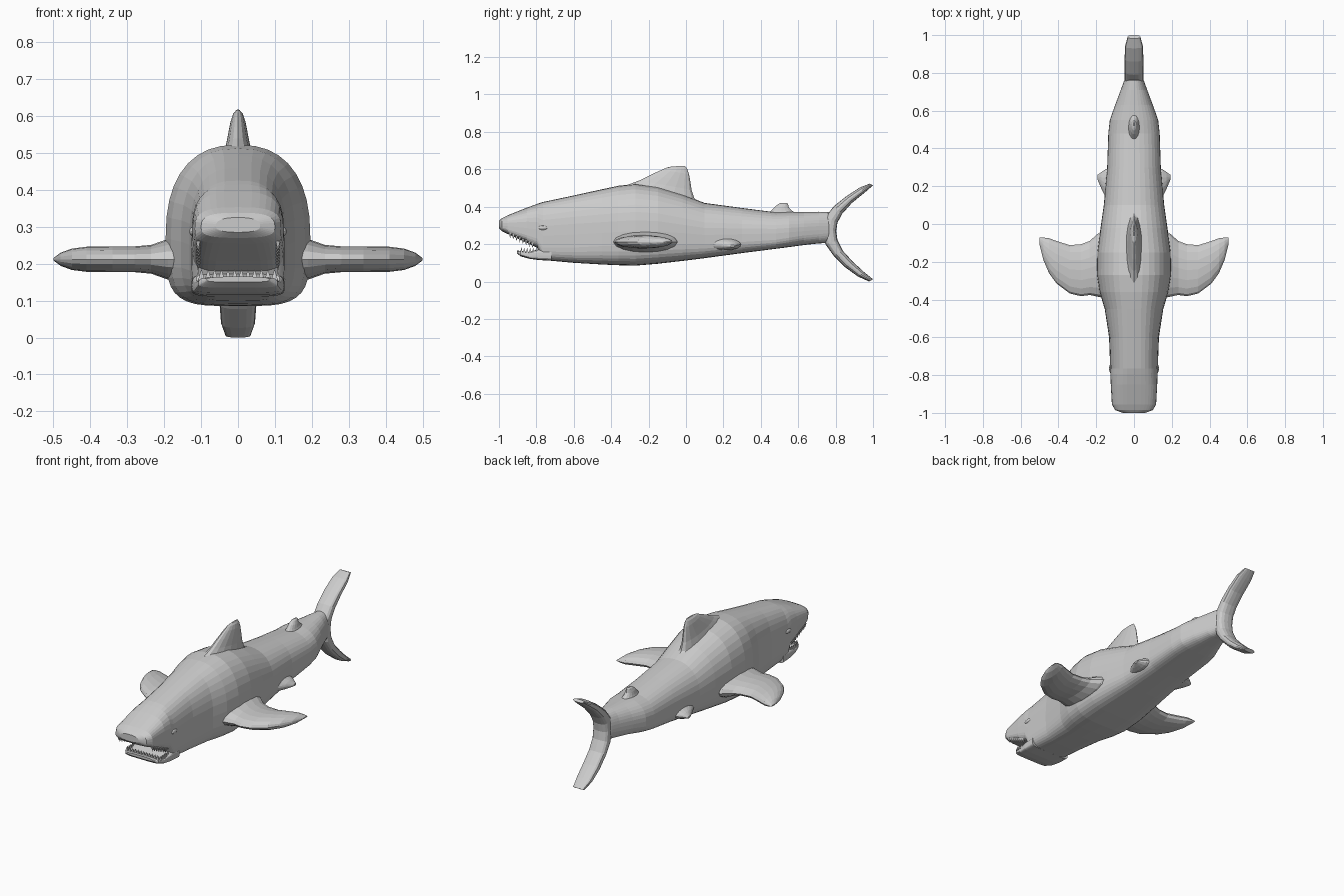
import bpy, bmesh
from math import cos, sin, pi, copysign
from mathutils import Vector as V

made = []

def finish(bm, name, mirror=False):
    bmesh.ops.recalc_face_normals(bm, faces=bm.faces)
    me = bpy.data.meshes.new(name)
    bm.to_mesh(me)
    bm.free()
    ob = bpy.data.objects.new(name, me)
    bpy.context.collection.objects.link(ob)
    if mirror:
        ob.modifiers.new("mirror", 'MIRROR').use_mirror_merge = False
    made.append(ob)
    return ob

def sp(v, n):
    return copysign(abs(v) ** (2 / n), v)

def oval(c, a, up, down, nu, nd, segs):
    """Rounded-box ring with separate upper and lower halves."""
    pts = []
    for i in range(segs):
        t = 2 * pi * i / segs
        n, b = (nu, up) if sin(t) >= 0 else (nd, down)
        pts.append(c + a * sp(cos(t), n) + b * sp(sin(t), n))
    return pts

def loft(name, rings, mirror=False):
    bm = bmesh.new()
    vs = [[bm.verts.new(p) for p in r] for r in rings]
    n = len(vs[0])
    for r, s in zip(vs, vs[1:]):
        for i in range(n):
            j = (i + 1) % n
            bm.faces.new((r[i], r[j], s[j], s[i]))
    bm.faces.new(vs[0])
    bm.faces.new(vs[-1])
    return finish(bm, name, mirror)

def hull(name, stations):
    """Stations along y: (y, half width, bottom, top, upper and lower squareness)."""
    rings = []
    for y, w, lo, hi, nu, nd in stations:
        m = lo + 0.42 * (hi - lo)
        rings.append(oval(V((0, y, m)), V((w, 0, 0)), V((0, 0, hi - m)),
                          V((0, 0, m - lo)), nu, nd, 36))
    return loft(name, rings)

def blade(name, stations, thick_dir, n=2.0, mirror=False):
    """Stations: (leading point, trailing point, half thickness)."""
    rings = []
    for p, q, t in stations:
        p, q, d = V(p), V(q), V(thick_dir) * t
        rings.append(oval((p + q) / 2, (q - p) / 2, d, d, n, n, 16))
    return loft(name, rings, mirror)

# body with overhanging snout
hull("body", [
    (-1.0, .06, .285, .325, 2.5, 2.5), (-.985, .1, .27, .338, 3, 3),
    (-.955, .117, .255, .353, 3, 4), (-.85, .123, .207, .395, 3, 5),
    (-.795, .125, .18, .415, 2.8, 5), (-.765, .126, .115, .425, 2.8, 5),
    (-.6, .132, .1, .46, 2.7, 4.5), (-.45, .155, .091, .493, 2.5, 4),
    (-.36, .182, .087, .512, 2.4, 4), (-.27, .196, .085, .522, 2.4, 4),
    (-.15, .194, .095, .505, 2.4, 4), (-.02, .177, .11, .465, 2.3, 4),
    (.1, .16, .125, .42, 2.3, 4), (.3, .142, .152, .393, 2.3, 4),
    (.48, .136, .175, .37, 2.3, 4), (.55, .128, .184, .372, 2.3, 3.5),
    (.63, .1, .195, .372, 2.3, 3), (.71, .07, .204, .373, 2.3, 3),
    (.76, .052, .206, .372, 2.3, 2.5), (.79, .035, .235, .34, 2.3, 2.5)])

# lower jaw
hull("lower_jaw", [
    (-.903, .085, .15, .165, 3, 3), (-.885, .107, .135, .164, 4, 4),
    (-.84, .117, .122, .158, 5, 5), (-.79, .124, .115, .172, 5, 5),
    (-.72, .126, .111, .18, 4, 5)])

# teeth along the lower jaw rim and the sides of the upper lip
bm = bmesh.new()

def tooth(x, y, z, h, along_x):
    dx, dy = (.009, .006) if along_x else (.006, .008)
    base = [bm.verts.new((x + a * dx, y + b * dy, z))
            for a, b in ((-1, -1), (1, -1), (1, 1), (-1, 1))]
    tip = bm.verts.new((x, y, z + h))
    for i in range(4):
        bm.faces.new((base[i], base[(i + 1) % 4], tip))
    bm.faces.new(base)

for i in range(12):
    tooth(-.099 + .018 * i, -.88, .156, .03, True)
for s in (-1, 1):
    for i in range(5):
        tooth(s * .108, -.865 + .016 * i, .153, .027, False)
    for i in range(8):
        tooth(s * .108, -.94 + .017 * i, .262 - .0078 * i, -.03, False)
finish(bm, "teeth")

# eyes
bm = bmesh.new()
bmesh.ops.create_uvsphere(bm, u_segments=16, v_segments=8, radius=1)
for v in bm.verts:
    v.co = V((.122 + .01 * v.co.x, -.765 + .026 * v.co.y, .287 + .012 * v.co.z))
finish(bm, "eyes", True)

# pectoral fins: x, leading y, trailing y, half thickness
blade("pectoral_fins", [((x, a, .212), (x, b, .212), t) for x, a, b, t in (
    (.12, -.4, -.02, .065), (.19, -.385, -.05, .055), (.235, -.376, -.09, .039),
    (.28, -.382, -.107, .035), (.34, -.368, -.112, .035), (.41, -.315, -.09, .034),
    (.45, -.26, -.075, .029), (.48, -.19, -.072, .018), (.5, -.11, -.072, .003))],
    (0, 0, 1), mirror=True)

# pelvic fins
blade("pelvic_fins", [((x, a, z), (x, b, z), t) for x, a, b, z, t in (
    (.1, .11, .31, .2, .035), (.15, .14, .29, .198, .03),
    (.172, .185, .275, .195, .02), (.193, .235, .26, .19, .006))],
    (0, 0, 1), mirror=True)

# dorsal fins: leading (y, z), trailing (y, z), half thickness
def upright(name, rows, n=2.0):
    blade(name, [((0, a, b), (0, c, d), t) for a, b, c, d, t in rows], (1, 0, 0), n)

upright("dorsal_fin", [
    (-.36, .46, .12, .39, .06), (-.31, .518, .045, .445, .045),
    (-.25, .54, .03, .49, .034), (-.19, .57, .024, .53, .027),
    (-.13, .597, .016, .575, .02), (-.1, .61, .006, .603, .013),
    (-.07, .616, -.005, .617, .004)])
upright("second_dorsal_fin", [
    (.43, .355, .6, .355, .035), (.455, .378, .565, .38, .025),
    (.475, .4, .55, .395, .02), (.495, .415, .545, .415, .012),
    (.51, .421, .538, .421, .004)])

# crescent tail fin, upper tip to lower tip
upright("tail_fin", [
    (.982, .523, 1.0, .514, .034), (.93, .503, .955, .475, .047),
    (.86, .458, .887, .42, .05), (.79, .402, .835, .362, .05),
    (.745, .345, .81, .315, .05), (.735, .28, .803, .27, .05),
    (.745, .2, .81, .222, .05), (.79, .137, .838, .165, .05),
    (.85, .077, .89, .108, .05), (.92, .026, .95, .052, .046),
    (.98, .0, 1.0, .012, .034)], 2.6)

# smooth shading on everything but the teeth
for ob in bpy.context.view_layer.objects:
    ob.select_set(ob.name != "teeth")
bpy.context.view_layer.objects.active = made[0]
bpy.ops.object.shade_smooth_by_angle(angle=0.8)
